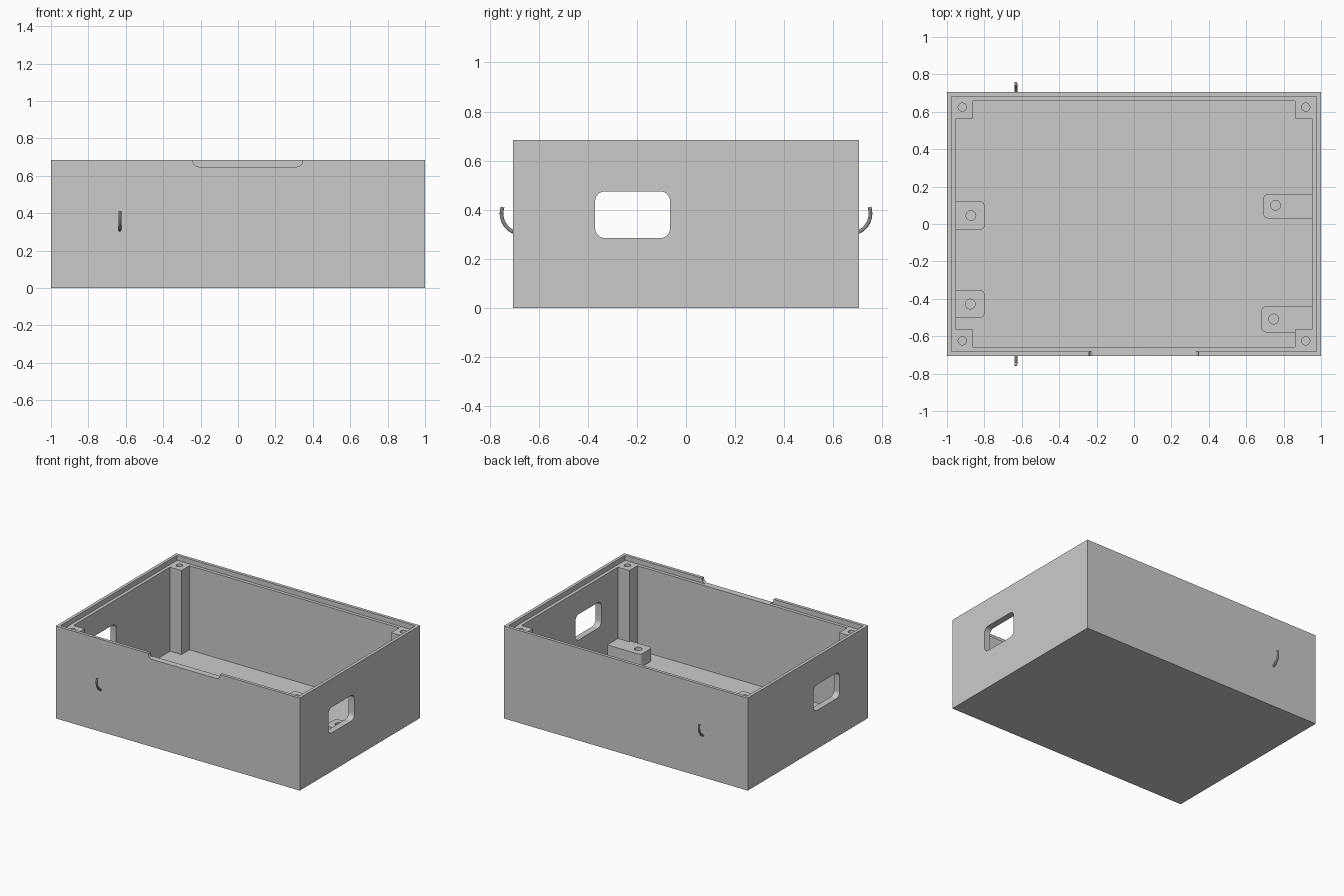
import bpy, bmesh, math
from mathutils import Vector

if "Cube" in bpy.data.objects:
    bpy.data.objects.remove(bpy.data.objects["Cube"], do_unlink=True)

# Single grey finish
GREY = (0.6, 0.6, 0.6, 1)
grey = bpy.data.materials.new("plain grey")
grey.use_nodes = True
grey.diffuse_color = GREY
grey.node_tree.nodes["Principled BSDF"].inputs["Base Color"].default_value = GREY

# Main sizes
HALF_X, HALF_Y, HEIGHT = 1.0, 0.705, 0.685
LIP, WALL, POST = 0.023, 0.047, 0.093
LEDGE_Z, FLOOR_Z, BOSS_Z = 0.648, 0.025, 0.12


def rounded(u0, u1, v0, v1, r=0, round_sides=(-1, 1)):
    """Rectangle outline; corners on the chosen u sides are rounded."""
    pts = []
    corners = [(1, 1), (-1, 1), (-1, -1), (1, -1)]
    for i, (su, sv) in enumerate(corners):
        u, v = (u1 if su > 0 else u0), (v1 if sv > 0 else v0)
        if r == 0 or su not in round_sides:
            pts.append((u, v))
            continue
        for k in range(9):
            a = math.radians(90 * i + 90 * k / 8)
            pts.append((u - su * r + r * math.cos(a), v - sv * r + r * math.sin(a)))
    return pts


def circle(u, v, r, n=32):
    return [(u + r * math.cos(math.tau * k / n), v + r * math.sin(math.tau * k / n))
            for k in range(n)]


def prism(name, outline, lo, hi, axis="z"):
    """Extrude an outline from lo to hi along an axis."""
    place = {"x": lambda u, v, w: (w, u, v),
             "y": lambda u, v, w: (u, w, v),
             "z": lambda u, v, w: (u, v, w)}[axis]
    bm = bmesh.new()
    base = bm.faces.new([bm.verts.new(place(u, v, lo)) for u, v in outline])
    ext = bmesh.ops.extrude_face_region(bm, geom=[base])
    moved = [g for g in ext["geom"] if isinstance(g, bmesh.types.BMVert)]
    bmesh.ops.translate(bm, verts=moved, vec=Vector(place(0, 0, hi - lo)))
    bmesh.ops.recalc_face_normals(bm, faces=bm.faces)
    mesh = bpy.data.meshes.new(name)
    bm.to_mesh(mesh)
    bm.free()
    mesh.materials.append(grey)
    obj = bpy.data.objects.new(name, mesh)
    bpy.context.collection.objects.link(obj)
    return obj


def select(obj):
    bpy.ops.object.select_all(action="DESELECT")
    obj.select_set(True)
    bpy.context.view_layer.objects.active = obj


def cut(obj, cutter):
    select(obj)
    mod = obj.modifiers.new("cut", "BOOLEAN")
    mod.operation, mod.solver, mod.object = "DIFFERENCE", "EXACT", cutter
    bpy.ops.object.modifier_apply(modifier=mod.name)
    bpy.data.objects.remove(cutter, do_unlink=True)


def finish(obj):
    select(obj)
    bpy.ops.object.shade_smooth_by_angle(angle=math.radians(30))


# Open box
box = prism("box_shell", rounded(-HALF_X, HALF_X, -HALF_Y, HALF_Y), 0, HEIGHT)

# Cavity that leaves a square post standing in each corner
cx, cy = HALF_X - WALL, HALF_Y - WALL
px, py = cx - POST, cy - POST
quarter = [(cx, py), (px, py), (px, cy)]
cavity = []
for sx, sy in [(1, 1), (-1, 1), (-1, -1), (1, -1)]:
    step = [(sx * x, sy * y) for x, y in quarter]
    cavity += step if sx * sy > 0 else step[::-1]
cut(box, prism("cavity_cutter", cavity, FLOOR_Z, HEIGHT + 0.1))

# Stepped lip around the rim
lx, ly = HALF_X - LIP, HALF_Y - LIP
cut(box, prism("lip_cutter", rounded(-lx, lx, -ly, ly), LEDGE_Z, HEIGHT + 0.1))

# Rounded notch in the front lip
cut(box, prism("notch_cutter", rounded(-0.24, 0.345, LEDGE_Z, HEIGHT + 0.1, 0.03),
               -HALF_Y - 0.1, -ly + 0.005, "y"))

# Rounded hand openings in both end walls
cut(box, prism("opening_cutter", rounded(-0.37, -0.065, 0.285, 0.475, 0.04),
               -HALF_X - 0.1, HALF_X + 0.1, "x"))

# Screw holes in the corner posts
for sx in (-1, 1):
    for sy in (-1, 1):
        cut(box, prism("post_hole_cutter", circle(sx * 0.918, sy * 0.625, 0.022),
                       LEDGE_Z - 0.2, HEIGHT + 0.1))
finish(box)

# Mounting blocks on the floor: inner edge x, y range, hole centre
blocks = {
    "right_back_block": (-0.8, -0.03, 0.12, -0.872, 0.045),
    "right_front_block": (-0.8, -0.5, -0.355, -0.875, -0.428),
    "left_back_block": (0.69, 0.03, 0.16, 0.757, 0.1),
    "left_front_block": (0.68, -0.58, -0.44, 0.747, -0.508),
}
for name, (x, y0, y1, hx, hy) in blocks.items():
    if x < 0:
        outline = rounded(-cx, x, y0, y1, 0.02, (1,))
    else:
        outline = rounded(x, cx, y0, y1, 0.03, (-1,))
    block = prism(name, outline, FLOOR_Z, BOSS_Z)
    cut(block, prism("block_hole_cutter", circle(hx, hy, 0.026), FLOOR_Z + 0.005, BOSS_Z + 0.1))
    finish(block)

# Curved wire hooks on the front and back walls
for name, side in (("front_hook", -1), ("back_hook", 1)):
    curve = bpy.data.curves.new(name, "CURVE")
    curve.dimensions = "3D"
    curve.bevel_depth, curve.bevel_resolution = 0.008, 3
    curve.use_fill_caps = True
    line = curve.splines.new("POLY")
    steps = 16
    line.points.add(steps)
    for k, p in enumerate(line.points):
        a = math.radians(-75 + 93 * k / steps)
        p.co = (-0.632, side * (0.668 + 0.083 * math.cos(a)), 0.385 + 0.083 * math.sin(a), 1)
    hook = bpy.data.objects.new(name, curve)
    bpy.context.collection.objects.link(hook)
    select(hook)
    bpy.ops.object.convert(target="MESH")
    hook = bpy.context.view_layer.objects.active
    hook.data.materials.clear()
    hook.data.materials.append(grey)
    finish(hook)
